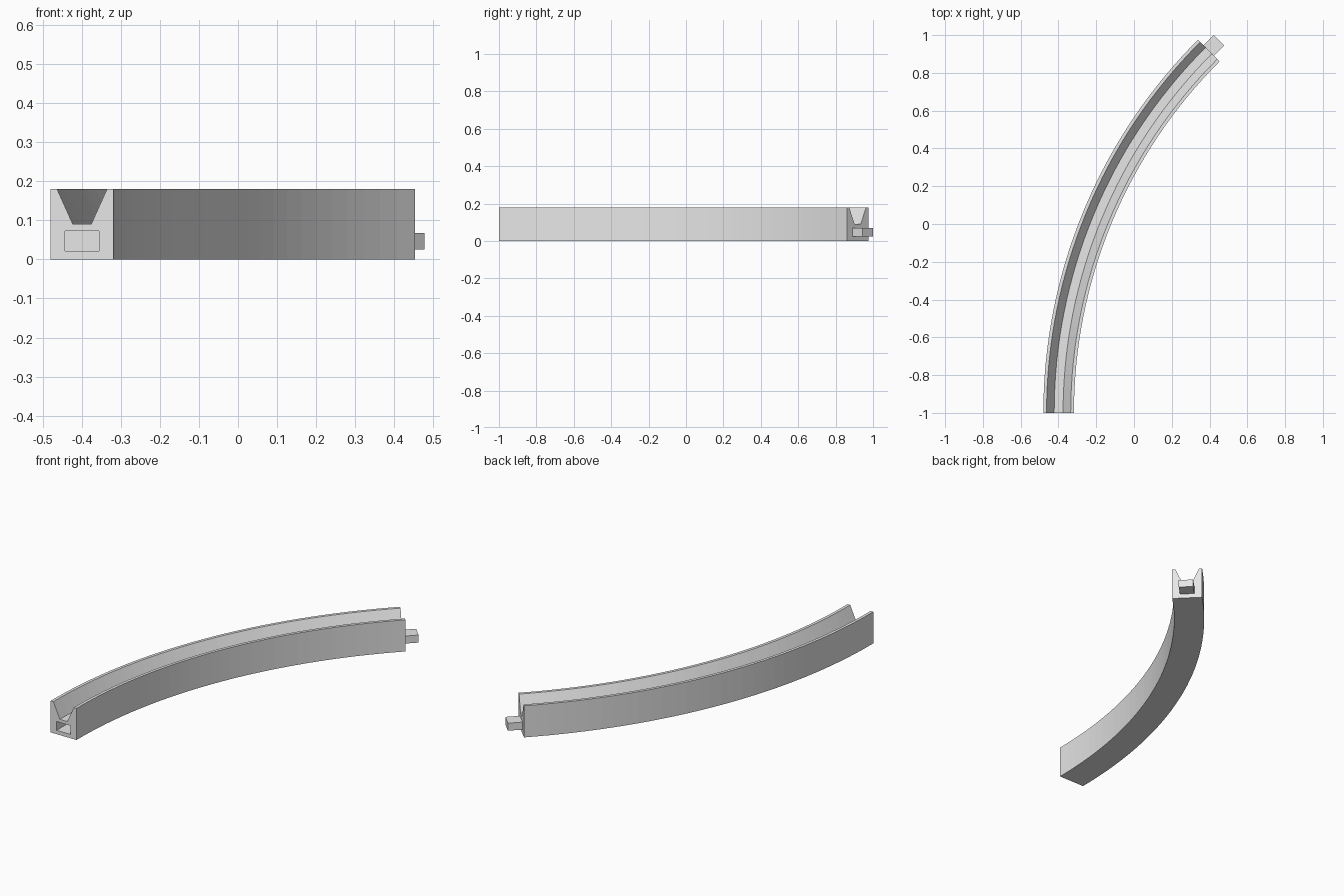
import bpy, bmesh, math
from mathutils import Matrix, Vector

cube = bpy.data.objects.get("Cube")
if cube:
    bpy.data.objects.remove(cube, do_unlink=True)

# Arc layout: the channel sweeps 45 degrees about a vertical axis
CENTRE = Vector((2.313, -1.0, 0.0))
MID_RADIUS = 2.712
SWEEP = math.radians(45)
SEGMENTS = 32

grey = bpy.data.materials.new("light grey")
grey.use_nodes = True
colour = (0.8, 0.8, 0.8, 1)
grey.diffuse_color = colour
grey.node_tree.nodes["Principled BSDF"].inputs["Base Color"].default_value = colour


def add_object(name, bm):
    bmesh.ops.recalc_face_normals(bm, faces=bm.faces)
    mesh = bpy.data.meshes.new(name)
    bm.to_mesh(mesh)
    bm.free()
    mesh.materials.append(grey)
    obj = bpy.data.objects.new(name, mesh)
    bpy.context.collection.objects.link(obj)
    return obj


def add_block(name, size, z, angle, along):
    """Box on the track's centre line, shifted along its tangent."""
    bm = bmesh.new()
    bmesh.ops.create_cube(bm, size=1, matrix=Matrix.Diagonal((*size, 1)))
    place = (Matrix.Translation(CENTRE) @ Matrix.Rotation(-angle, 4, "Z")
             @ Matrix.Translation((-MID_RADIUS, along, z)))
    bmesh.ops.transform(bm, matrix=place, verts=bm.verts)
    return add_object(name, bm)


# Channel: half profile mirrored, then swept along the arc
half = [(0.081, 0), (0.081, 0.18), (0.064, 0.18), (0.0235, 0.09)]
profile = half + [(-x, z) for x, z in reversed(half)]
bm = bmesh.new()
rings = []
for i in range(SEGMENTS + 1):
    turn = Matrix.Translation(CENTRE) @ Matrix.Rotation(-SWEEP * i / SEGMENTS, 4, "Z")
    rings.append([bm.verts.new(turn @ Vector((x - MID_RADIUS, 0, z))) for x, z in profile])
for a, b in zip(rings, rings[1:]):
    for j in range(len(profile)):
        k = (j + 1) % len(profile)
        bm.faces.new((a[j], a[k], b[k], b[j]))
bm.faces.new(rings[0])
bm.faces.new(rings[-1])
channel = add_object("curved_channel", bm)

# Socket recessed into the front end
cutter = add_block("socket_cutter", (0.087, 0.18, 0.05), 0.047, 0, 0)
cutter.hide_render = True
cut = channel.modifiers.new("socket", "BOOLEAN")
cut.operation = "DIFFERENCE"
cut.solver = "EXACT"
cut.object = cutter
bpy.context.view_layer.objects.active = channel
bpy.ops.object.modifier_apply(modifier=cut.name)
bpy.data.objects.remove(cutter, do_unlink=True)

# Connector tab on the far end
add_block("connector_tab", (0.078, 0.09, 0.043), 0.0465, SWEEP, 0.032)
